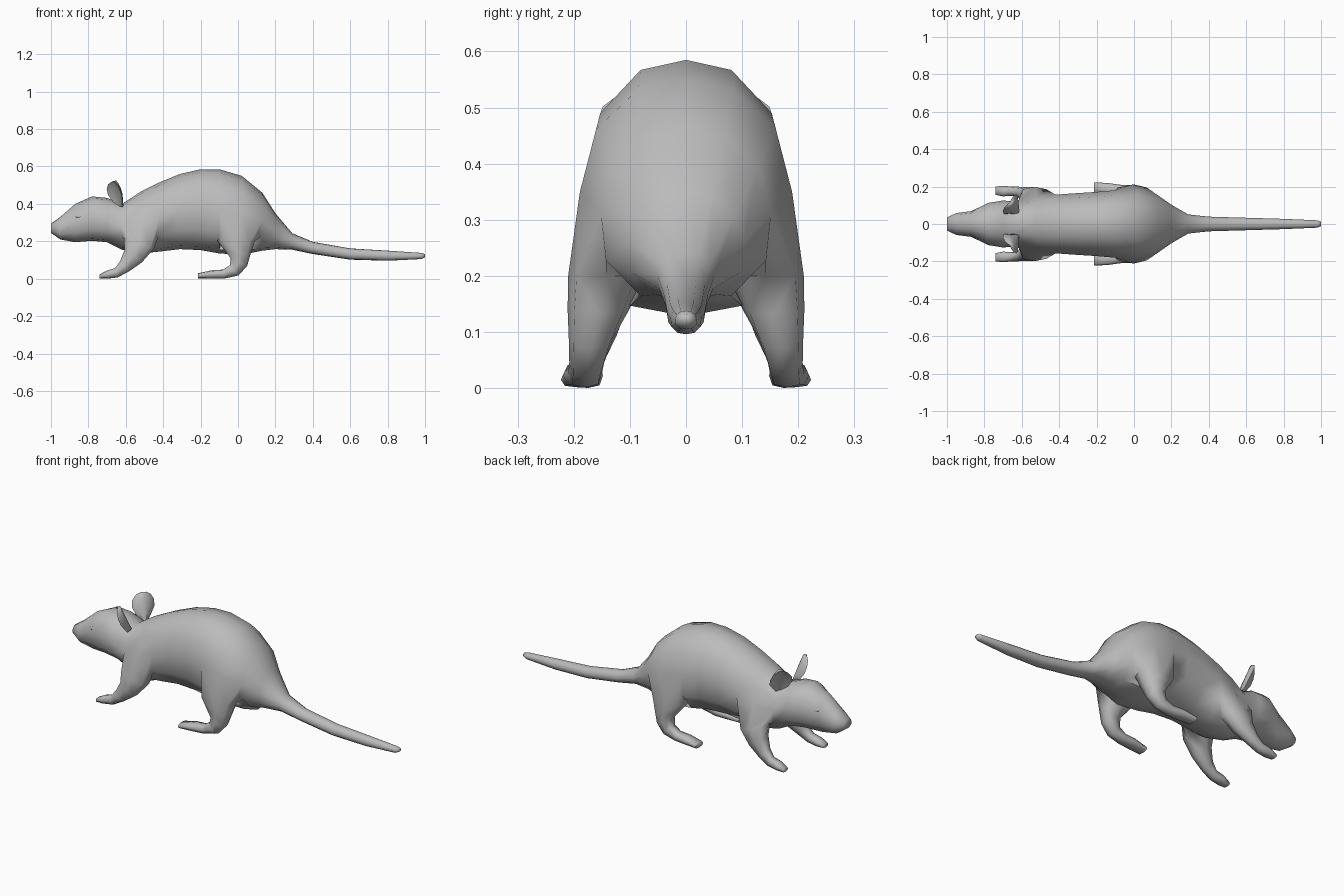
import bpy, bmesh, math
from mathutils import Vector

if "Cube" in bpy.data.objects:
    bpy.data.objects.remove(bpy.data.objects["Cube"])

fur = bpy.data.materials.new("grey fur")
fur.diffuse_color = (0.5, 0.5, 0.5, 1)
fur.use_nodes = True
fur.node_tree.nodes["Principled BSDF"].inputs["Base Color"].default_value = fur.diffuse_color


def finish(bm, name, angle=80):
    bmesh.ops.recalc_face_normals(bm, faces=bm.faces)
    mesh = bpy.data.meshes.new(name)
    bm.to_mesh(mesh)
    bm.free()
    mesh.materials.append(fur)
    ob = bpy.data.objects.new(name, mesh)
    bpy.context.collection.objects.link(ob)
    bpy.ops.object.select_all(action='DESELECT')
    ob.select_set(True)
    bpy.context.view_layer.objects.active = ob
    bpy.ops.object.shade_smooth_by_angle(angle=math.radians(angle))
    return ob


def skin(bm, a, b):
    n = len(a)
    for i in range(n):
        bm.faces.new((a[i], a[(i + 1) % n], b[(i + 1) % n], b[i]))


# Body, head and tail sections: x, underside, top, half width
SECTIONS = [
    (-1.0, .245, .295, .035), (-.95, .21, .33, .06), (-.87, .195, .40, .07),
    (-.78, .203, .44, .115), (-.70, .195, .432, .128), (-.62, .155, .40, .122),
    (-.52, .135, .465, .148), (-.42, .145, .515, .16), (-.31, .158, .56, .168),
    (-.20, .153, .585, .175), (-.10, .135, .585, .184), (.02, .128, .55, .193),
    (.13, .15, .46, .155), (.20, .158, .35, .105), (.29, .155, .243, .052),
    (.40, .132, .197, .04), (.60, .102, .162, .034), (.80, .096, .15, .028),
    (.98, .105, .138, .02), (1.0, .115, .132, .012)]
# Half cross-section from spine to belly, mirrored to the other side
HALF = [(0, 1), (.44, .92), (.83, .58), (.98, .05), (.92, -.5), (.52, -.91), (0, -1)]
PROFILE = HALF + [(-y, z) for y, z in HALF[5:0:-1]]
SIDES = len(PROFILE)
FRONT_HIP, HIND_HIP = 5, 10    # first of the three sections each leg grows from

# Leg rings: x, y, z, fore-aft radius, side radius, pitch towards the toes
FRONT_LEG = [
    (-.53, .143, .19, .085, .055, 20), (-.56, .156, .12, .057, .042, 35),
    (-.607, .170, .066, .036, .029, 50), (-.65, .175, .032, .026, .025, 75),
    (-.70, .176, .022, .022, .028, 90), (-.74, .178, .012, .011, .022, 90)]
HIND_LEG = [
    (-.01, .142, .20, .10, .068, 0), (.0, .156, .14, .068, .055, 5),
    (.005, .169, .09, .049, .040, 25), (-.02, .177, .045, .036, .031, 50),
    (-.075, .18, .025, .024, .03, 80), (-.14, .185, .023, .022, .034, 90),
    (-.215, .19, .015, .014, .033, 90)]
LOOP = [(-1, 1), (0, 1), (1, 1), (1, 0), (1, -1), (0, -1), (-1, -1), (-1, 0)]

bm = bmesh.new()
rings = [[bm.verts.new((x, w * py, (lo + hi) / 2 + (hi - lo) / 2 * pz))
          for py, pz in PROFILE] for x, lo, hi, w in SECTIONS]


def hip(i, k):
    """True for the body cells that are left open for the legs."""
    return (i in (FRONT_HIP, FRONT_HIP + 1, HIND_HIP, HIND_HIP + 1)
            and k in (3, 4, 7, 8))


for i in range(len(rings) - 1):
    for k in range(SIDES):
        if not hip(i, k):
            j = (k + 1) % SIDES
            bm.faces.new((rings[i][k], rings[i][j], rings[i + 1][j], rings[i + 1][k]))
# Nose and tail tip
bm.faces.new(rings[0])
bm.faces.new(rings[-1])


# Legs grown from the open hips
def leg(first, spec, side):
    prev = [rings[first + 1 + u][(4 - v) if side > 0 else SIDES - (4 - v)] for u, v in LOOP]
    for x, y, z, ru, rv, pitch in spec:
        t = math.radians(pitch)
        ring = []
        for u, v in LOOP:
            s = .78 if u and v else 1
            ring.append(bm.verts.new((x + u * s * ru * math.cos(t),
                                      side * (y + v * s * rv),
                                      max(0, z - u * s * ru * math.sin(t)))))
        skin(bm, prev, ring)
        prev = ring
    bm.faces.new(prev)


for side in (1, -1):
    leg(FRONT_HIP, FRONT_LEG, side)
    leg(HIND_HIP, HIND_LEG, side)
bmesh.ops.delete(bm, geom=[v for v in bm.verts if not v.link_faces], context='VERTS')
finish(bm, "body")

# Ears: cupped leaf shells that face forwards and outwards
EAR = [(-.01, .022), (.025, .042), (.06, .060), (.095, .058), (.122, .040), (.134, .016)]  # height, half width
for side, label in ((1, "left"), (-1, "right")):
    bm = bmesh.new()
    base = Vector((-.632, .074, .395))
    across = Vector((.62, .78, -.05)).normalized()
    up = Vector((-.20, .36, .90))
    up = (up - across * up.dot(across) * .6).normalized()
    back = up.cross(across).normalized()
    if back.x < 0:
        back = -back
    prev = None
    for h, w in EAR:
        cup = w * .25
        ring = []
        for u, d in ((-1, -cup), (-.5, 0), (0, cup * .4), (.5, 0), (1, -cup),
                     (.55, .012), (0, .018), (-.55, .012)):
            p = base + up * h + across * (u * w) + back * d
            ring.append(bm.verts.new((p.x, side * p.y, p.z)))
        if prev:
            skin(bm, prev, ring)
        else:
            bm.faces.new(ring)
        prev = ring
    bm.faces.new(prev)
    finish(bm, label + "_ear")

    # Eyes: low lids almost flush with the head
    bm = bmesh.new()
    bmesh.ops.create_uvsphere(bm, u_segments=8, v_segments=6, radius=.018)
    for v in bm.verts:
        v.co = Vector((-.855 + v.co.x, side * (.066 + v.co.y * .4 + v.co.x * .45),
                       .333 + v.co.z * .5))
    finish(bm, label + "_eye")
